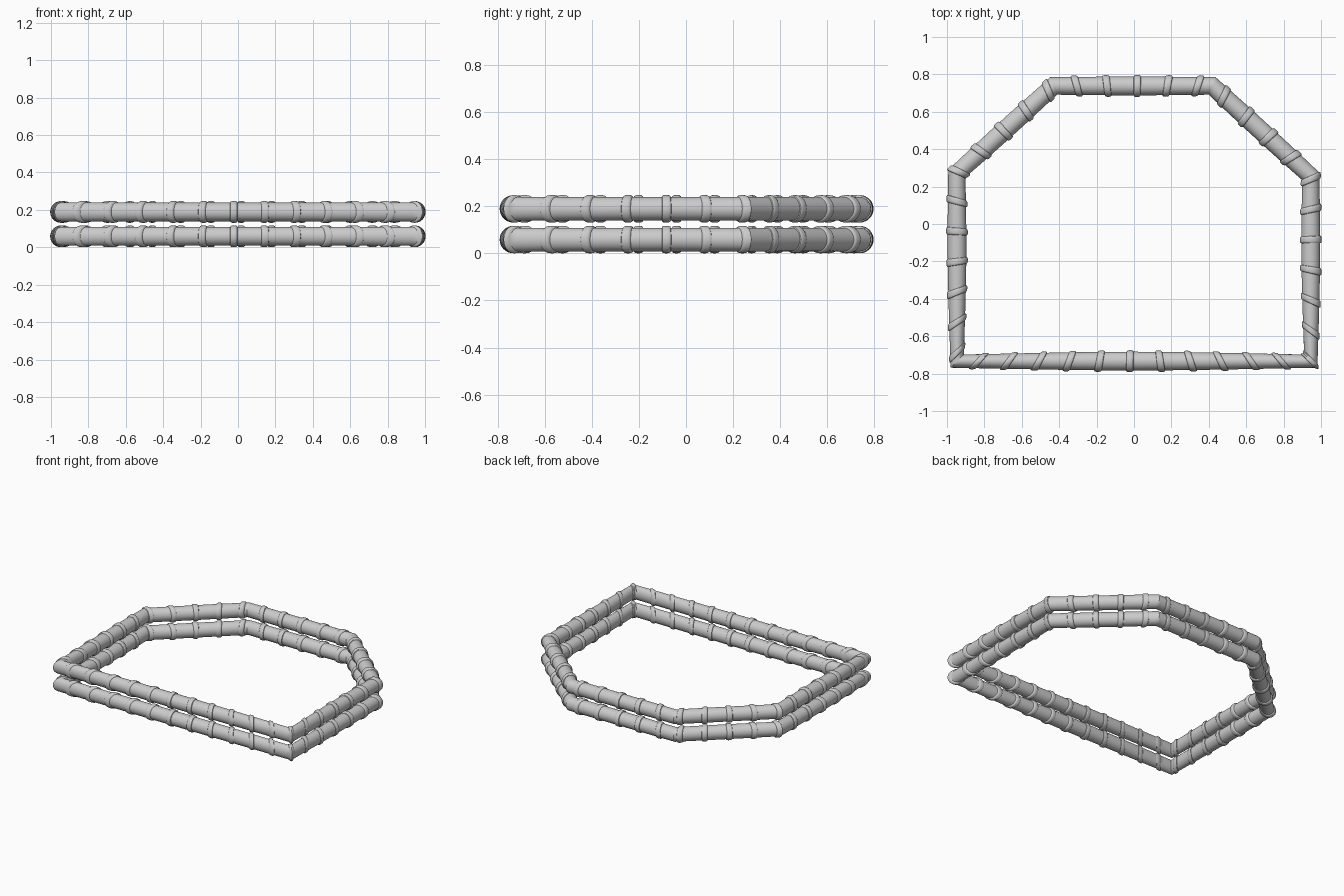
import bpy, bmesh, math
from mathutils import Vector

if "Cube" in bpy.data.objects:
    bpy.data.objects.remove(bpy.data.objects["Cube"])

# Centreline of the frame (counter-clockwise seen from above)
PATH = [Vector(p) for p in [(-0.945, -0.733), (0.945, -0.733), (0.945, 0.255),
                            (0.418, 0.738), (-0.43, 0.738), (-0.947, 0.27)]]
RINGS, SIDES = 38, 32
# Radius profile around one raised ring: (offset along the tube, radius)
RING = [(-0.019, 0.050), (-0.017, 0.0545), (-0.012, 0.0575), (-0.006, 0.0582), (0.006, 0.0582),
        (0.012, 0.0575), (0.017, 0.0545), (0.019, 0.050)]
PLAIN = [0.04, 0.065, 0.09, 0.115]

n = len(PATH)
dirs = [(PATH[(i + 1) % n] - PATH[i]).normalized() for i in range(n)]
lens = [(PATH[(i + 1) % n] - PATH[i]).length for i in range(n)]
corner = [(dirs[i - 1] + dirs[i]).normalized() for i in range(n)]
starts = [sum(lens[:i]) for i in range(n)]
total = sum(lens)
pitch = total / RINGS
first = 0.923 % pitch


def radius(s):
    """Tube radius at arc length s."""
    d = (s - first + pitch / 2) % pitch - pitch / 2
    for (a, ra), (b, rb) in zip(RING, RING[1:]):
        if a <= d <= b:
            return ra + (rb - ra) * (d - a) / (b - a)
    return 0.050


def frame(s):
    """Centre and outward direction; the section turns gradually between corners."""
    i = max(k for k in range(n) if starts[k] <= s + 1e-9)
    t = (s - starts[i]) / lens[i]
    tan = corner[i].lerp(corner[(i + 1) % n], t).normalized()
    return PATH[i] + dirs[i] * (s - starts[i]), Vector((tan.y, -tan.x))


def stations():
    offs = [o for o, r in RING] + PLAIN
    raw = sorted([(first + k * pitch + o) % total for k in range(RINGS) for o in offs] + starts)
    out = []
    for s in raw:
        if not out or s - out[-1] > 1e-5:
            out.append(s)
    return out


def ringed_frame(name, z):
    bm = bmesh.new()
    loops = []
    for s in stations():
        c, out = frame(s)
        r = radius(s)
        loop = []
        for k in range(SIDES):
            a = 2 * math.pi * k / SIDES
            p = c + out * (r * math.cos(a))
            loop.append(bm.verts.new((p.x, p.y, z + r * math.sin(a))))
        loops.append(loop)
    for i, a in enumerate(loops):
        b = loops[(i + 1) % len(loops)]
        for k in range(SIDES):
            j = (k + 1) % SIDES
            bm.faces.new((a[k], b[k], b[j], a[j]))
    bmesh.ops.recalc_face_normals(bm, faces=bm.faces)
    me = bpy.data.meshes.new(name)
    bm.to_mesh(me)
    bm.free()
    ob = bpy.data.objects.new(name, me)
    bpy.context.collection.objects.link(ob)
    bpy.ops.object.select_all(action='DESELECT')
    ob.select_set(True)
    bpy.context.view_layer.objects.active = ob
    bpy.ops.object.shade_smooth_by_angle(angle=math.radians(35))


# Two identical stacked tubes
ringed_frame("lower_ringed_tube", 0.0585)
ringed_frame("upper_ringed_tube", 0.189)
